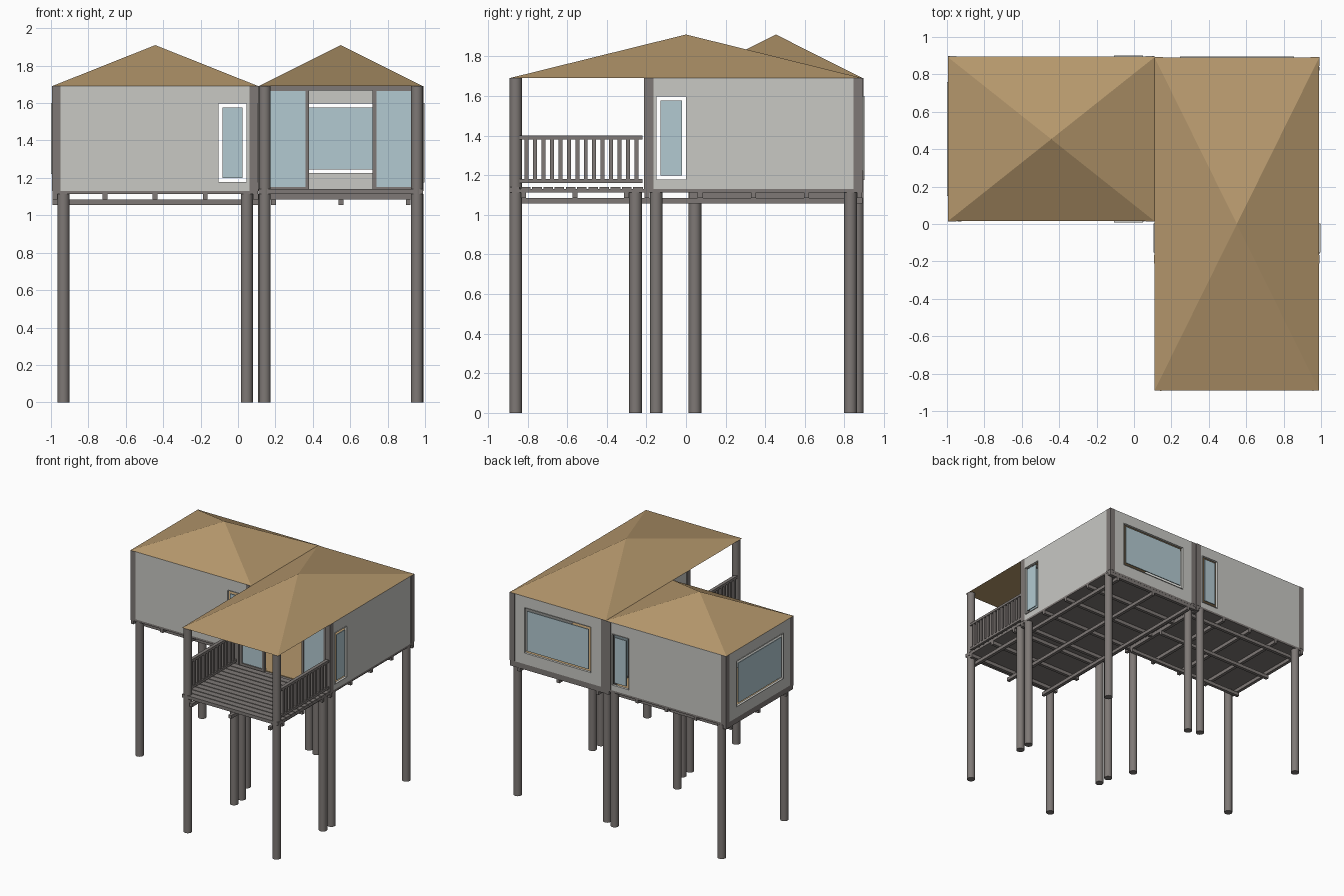
import bpy, bmesh
from mathutils import Matrix, Vector

if "Cube" in bpy.data.objects:
    bpy.data.objects.remove(bpy.data.objects["Cube"])


def material(name, rgb):
    m = bpy.data.materials.new(name)
    m.use_nodes = True
    m.diffuse_color = (*rgb, 1)
    m.node_tree.nodes["Principled BSDF"].inputs["Base Color"].default_value = (*rgb, 1)
    return m


TIMBER = material("grey timber", (0.21, 0.19, 0.18))
WALL = material("pale plaster", (0.58, 0.58, 0.55))
ROOF = material("tan", (0.46, 0.31, 0.15))
GLASS = material("blue glass", (0.45, 0.59, 0.64))

FLOOR, EAVE, PEAK = 1.13, 1.69, 1.91
HALF_W, HALF_L = 0.44, 0.55


def finish(name, bm, mat, matrix=Matrix()):
    bmesh.ops.recalc_face_normals(bm, faces=bm.faces)
    mesh = bpy.data.meshes.new(name)
    bm.to_mesh(mesh)
    bm.free()
    mesh.materials.append(mat)
    ob = bpy.data.objects.new(name, mesh)
    ob.matrix_world = matrix
    bpy.context.collection.objects.link(ob)
    return ob


def boxes(name, spans, mat, matrix=Matrix()):
    """One object from boxes given as (x0, x1, y0, y1, z0, z1)."""
    bm = bmesh.new()
    for x0, x1, y0, y1, z0, z1 in spans:
        centre = Vector((x0 + x1, y0 + y1, z0 + z1)) / 2
        size = (x1 - x0, y1 - y0, z1 - z0)
        bmesh.ops.create_cube(bm, size=1, matrix=Matrix.Translation(centre) @ Matrix.Diagonal((*size, 1)))
    return finish(name, bm, mat, matrix)


def inset(rect, d):
    return (rect[0] + d, rect[1] - d, rect[2] + d, rect[3] - d)


def ring(name, axis, p0, p1, outer, inner, mat, matrix):
    """Upright rectangular panel with a rectangular opening, p0 to p1 thick."""
    bm = bmesh.new()

    def loop(rect, p):
        a0, a1, z0, z1 = rect
        corners = ((a0, z0), (a1, z0), (a1, z1), (a0, z1))
        return [bm.verts.new((p, a, z) if axis == "x" else (a, p, z)) for a, z in corners]

    loops = [loop(outer, p0), loop(outer, p1), loop(inner, p1), loop(inner, p0)]
    for k in range(4):
        a, b = loops[k], loops[(k + 1) % 4]
        for i in range(4):
            j = (i + 1) % 4
            bm.faces.new((a[i], a[j], b[j], b[i]))
    return finish(name, bm, mat, matrix)


def pane(name, axis, p, rect, matrix):
    a0, a1, z0, z1 = rect
    p0, p1 = p - 0.004, p + 0.004
    span = (p0, p1, a0, a1, z0, z1) if axis == "x" else (a0, a1, p0, p1, z0, z1)
    boxes(name, [span], GLASS, matrix)


def window_wall(name, axis, side, half, opening, matrix):
    """Wall with a thin projecting window lining and a pane set clear of it."""
    face = side * (HALF_W if axis == "x" else HALF_L)
    ring(name + "_wall", axis, face - side * 0.015, face,
         (-half, half, FLOOR, EAVE), opening, WALL, matrix)
    ring(name + "_window_lining", axis, face - side * 0.015, face + side * 0.006,
         opening, inset(opening, 0.003), WALL, matrix)
    pane(name + "_window_glass", axis, face, inset(opening, 0.024), matrix)


def posts(name, places, top, matrix=Matrix()):
    bm = bmesh.new()
    for x, y in places:
        bmesh.ops.create_cone(bm, cap_ends=True, segments=20, radius1=0.032, radius2=0.032,
                              depth=top, matrix=Matrix.Translation((x, y, top / 2)))
    ob = finish(name, bm, TIMBER, matrix)
    bpy.ops.object.select_all(action="DESELECT")
    ob.select_set(True)
    bpy.context.view_layer.objects.active = ob
    bpy.ops.object.shade_smooth_by_angle()


def roof(name, x0, x1, y0, y1):
    bm = bmesh.new()
    base = [bm.verts.new((x, y, EAVE)) for x, y in ((x0, y0), (x1, y0), (x1, y1), (x0, y1))]
    apex = bm.verts.new(((x0 + x1) / 2, (y0 + y1) / 2, PEAK))
    bm.faces.new(base)
    for i in range(4):
        bm.faces.new((base[i], base[(i + 1) % 4], apex))
    finish(name, bm, ROOF)


def floor_frame(name, x0, x1, y0, y1, bearers, joists, matrix=Matrix()):
    """Slab on crossing layers of timbers."""
    boxes(name + "_floor_slab", [(x0, x1, y0, y1, 1.113, FLOOR)], TIMBER, matrix)
    boxes(name + "_joists", [(x0, x1, y - 0.013, y + 0.013, 1.084, 1.113) for y in joists], TIMBER, matrix)
    boxes(name + "_bearers", [(x - 0.013, x + 0.013, y0, y1, 1.056, 1.084) for x in bearers], TIMBER, matrix)


def room(name, matrix):
    """Room with its doors at local -y and a wide window at +y."""
    w, l, c = HALF_W, HALF_L, 0.045
    floor_frame(name, -w, w, -l, l, (-0.36, 0, 0.36), [k * 0.268 for k in range(-2, 3)], matrix)
    boxes(name + "_inner_floor", [(-w + 0.02, w - 0.02, -l + 0.03, l - 0.02, FLOOR, FLOOR + 0.006)], ROOF, matrix)
    posts(name + "_stilts", [(x, y) for x in (-0.41, 0.41) for y in (-0.49, 0.49)], 1.113, matrix)

    # Square corner posts, a hair proud of the walls
    e = 0.002
    boxes(name + "_corner_posts", [
        (min(sx * (w + e), sx * (w - c)), max(sx * (w + e), sx * (w - c)),
         min(sy * (l + e), sy * (l - c)), max(sy * (l + e), sy * (l - c)), FLOOR, EAVE)
        for sx in (-1, 1) for sy in (-1, 1)], TIMBER, matrix)

    # Walls and windows
    for side, label in ((-1, "_first_side"), (1, "_second_side")):
        window_wall(name + label, "x", side, l - 0.01, (-0.492, -0.337, 1.175, 1.6), matrix)
    window_wall(name + "_end", "y", 1, w - 0.01, (-0.305, 0.305, 1.222, 1.6), matrix)

    # Glazed panels either side of the open doorway
    y = -l + 0.022
    for s in (-1, 1):
        a, b = sorted((s * 0.395, s * 0.17))
        frame = (a, b, FLOOR, EAVE - 0.005)
        glass = inset(frame, 0.02)
        ring(name + "_door_frame", "y", y - 0.012, y + 0.012, frame, glass, TIMBER, matrix)
        pane(name + "_door_glass", "y", y, glass, matrix)
    boxes(name + "_door_lintel", [(-w, w, y - 0.015, y + 0.015, 1.668, EAVE)], TIMBER, matrix)


# Two matching rooms set in an L
room("main_room", Matrix.Translation((0.55, 0.34, 0)))
room("side_room", Matrix.Translation((-0.443, 0.455, 0)) @ Matrix.Rotation(1.570796, 4, "Z"))
roof("main_roof", 0.11, 0.99, -0.89, 0.89)
roof("side_roof", -0.995, 0.11, 0.015, 0.892)

# Porch deck
floor_frame("porch", 0.11, 0.99, -0.89, -0.21, (0.19, 0.55, 0.91), (-0.82, -0.56, -0.3))
PLANKS = 12
step = 0.68 / PLANKS
boxes("porch_planks", [(0.11, 0.99, -0.89 + i * step, -0.89 + (i + 1) * step - 0.008, FLOOR, 1.14)
                       for i in range(PLANKS)], TIMBER)
posts("porch_front_posts", [(0.143, -0.86), (0.957, -0.86)], EAVE)
posts("porch_rear_stilts", [(0.143, -0.255), (0.957, -0.255)], 1.113)

# Porch railings
for side, x in (("right", 0.128), ("left", 0.972)):
    boxes(side + "_railing_rails", [(x - 0.014, x + 0.014, -0.84, -0.22, z, z + 0.02)
                                    for z in (1.16, 1.38)], TIMBER)
    boxes(side + "_railing_balusters", [(x - 0.01, x + 0.01, y - 0.01, y + 0.01, 1.18, 1.38)
                                        for y in [-0.805 + i * 0.0427 for i in range(14)]], TIMBER)
